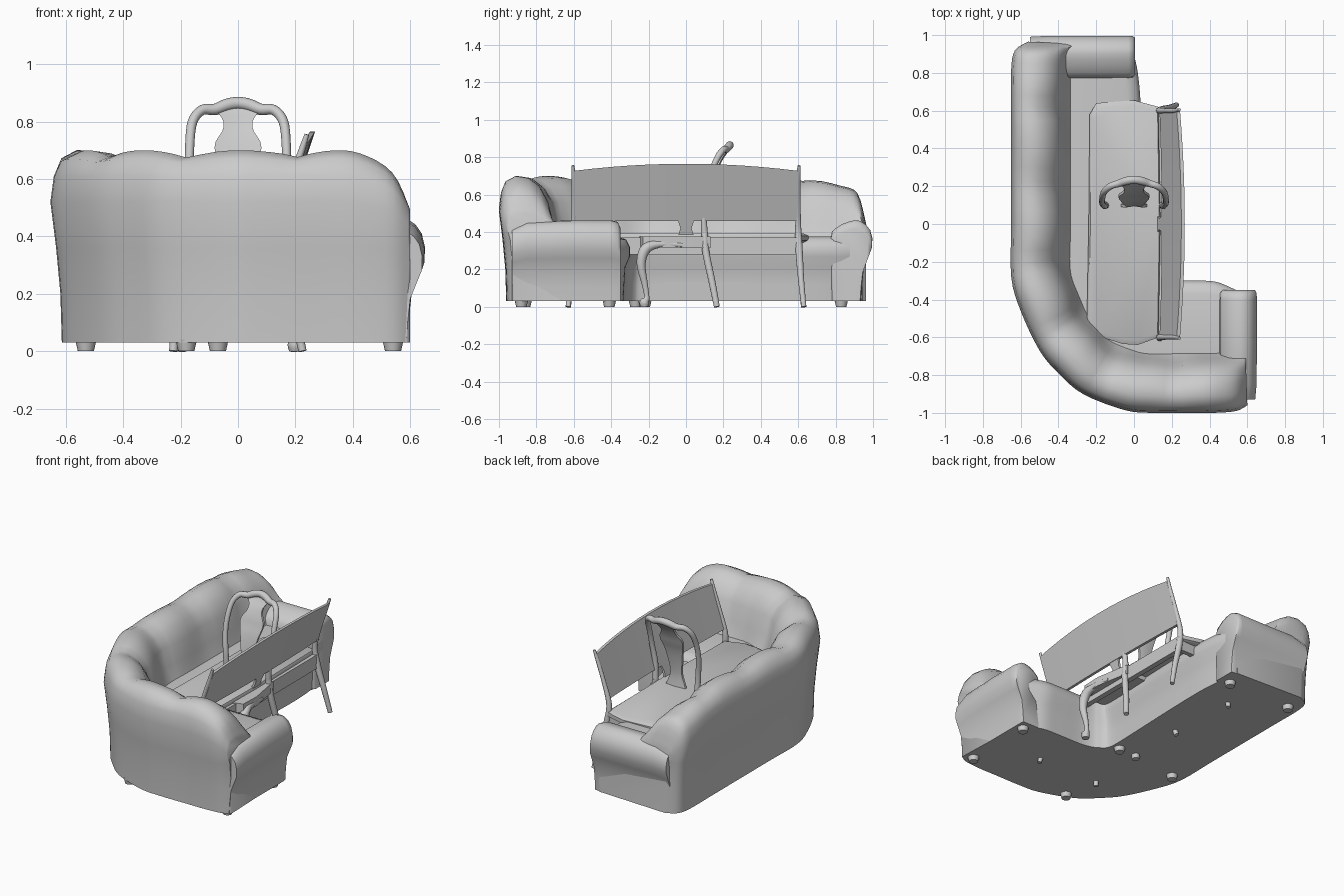
import bpy, bmesh, math
from mathutils import Vector as V

if "Cube" in bpy.data.objects:
    bpy.data.objects.remove(bpy.data.objects["Cube"])


def finish(ob, angle=50):
    bpy.ops.object.select_all(action='DESELECT')
    ob.select_set(True)
    bpy.context.view_layer.objects.active = ob
    bpy.ops.object.shade_smooth_by_angle(angle=math.radians(angle))
    return ob


def loft(name, rings, angle=50):
    """Skin closed rings of equal length and cap both ends."""
    bm = bmesh.new()
    vs = [[bm.verts.new(p) for p in r] for r in rings]
    n = len(vs[0])
    for a, b in zip(vs, vs[1:]):
        for i in range(n):
            j = (i + 1) % n
            bm.faces.new((a[i], a[j], b[j], b[i]))
    bm.faces.new(vs[0])
    bm.faces.new(vs[-1])
    bmesh.ops.recalc_face_normals(bm, faces=bm.faces)
    me = bpy.data.meshes.new(name)
    bm.to_mesh(me)
    bm.free()
    ob = bpy.data.objects.new(name, me)
    bpy.context.collection.objects.link(ob)
    return finish(ob, angle)


def smooth_path(pts, n):
    """Catmull-Rom resampling of tuples, n steps per span."""
    P = [pts[0]] + list(pts) + [pts[-1]]
    out = []
    for i in range(1, len(P) - 2):
        for k in range(n):
            t = k / n
            out.append(tuple(0.5 * (2*b + (c-a)*t + (2*a-5*b+4*c-d)*t*t + (3*b-a-3*c+d)*t**3)
                             for a, b, c, d in zip(*P[i-1:i+3])))
    return out + [tuple(pts[-1])]


def tube(name, pts, n=5, sides=10):
    """Round tube through (x, y, z, radius) points."""
    path = smooth_path(pts, n)
    rings = []
    for i, p in enumerate(path):
        d = V(path[min(i+1, len(path)-1)][:3]) - V(path[max(i-1, 0)][:3])
        d.normalize()
        u = d.cross(V((0, 1, 0)) if abs(d.y) < 0.75 else V((0, 0, 1))).normalized()
        if rings and u.dot(last) < 0:
            u = -u
        last = u
        w = d.cross(u)
        rings.append([V(p[:3]) + p[3] * (u*math.cos(a) + w*math.sin(a))
                      for a in (2*math.pi*k/sides for k in range(sides))])
    return loft(name, rings)


def extrude(name, outline, place, lo, hi):
    """Flat outline pushed between two levels through a placement function."""
    return loft(name, [[place(a, b, h) for a, b in outline] for h in (lo, hi)], 40)


# Sofa: stations as outer x, outer y, seat front x, seat front y, crest height
stations = [(-.56, .965, .0, .94, .46), (-.63, .92, .0, .90, .61), (-.65, .82, .02, .8, .65),
            (-.65, .62, .035, .62, .70), (-.65, .3, .03, .3, .70), (-.65, 0, .02, 0, .70),
            (-.65, -.28, .015, -.18, .70), (-.60, -.46, .02, -.24, .70), (-.50, -.67, .035, -.26, .70),
            (-.40, -.79, .06, -.275, .70), (-.27, -.90, .08, -.285, .70), (-.05, -.985, .12, -.295, .70),
            (.10, -1, .18, -.30, .70), (.30, -1, .32, -.30, .705), (.42, -1, .43, -.305, .69),
            (.54, -.99, .52, -.34, .63), (.60, -.96, .58, -.37, .52)]
# Cross-section: distance in from the outer face, height, lobe amount
back = [(.04, .03, 0), (.035, .2, 0), (.02, .36, 0), (0, .52, 0), (.012, .61, 0), (.035, .67, .5),
        (.09, .70, 1), (.16, .69, 1), (.22, .645, 1), (.265, .56, 1), (.29, .45, 1), (.315, .365, 0)]
front = [(.07, .375), (.02, .36), (0, .32), (0, .27), (.025, .21), (.03, .12), (.035, .03)]
rings, run, prev = [], 0.05, None
for ox, oy, fx, fy, crest in smooth_path(stations, 4):
    o, f = V((ox, oy, 0)), V((fx, fy, 0))
    run += (o - prev).length if prev else 0
    prev = o
    d = f - o
    size = d.length
    d.normalize()
    lobe = abs(math.sin(math.pi * run / 0.43)) ** 0.7 - 1
    ring = []
    for s, z, k in back:
        if z > .36:
            z = .36 + (z - .36) * (crest - .36) / .34 + .03 * k * lobe * (z > .6)
        ring.append(o + d * (s + .025 * k * lobe * (s > .15)) + V((0, 0, z)))
    ring += [o + d * (size - s) + V((0, 0, z)) for s, z in front]
    rings.append(ring)
loft("sofa_body", rings, 60)


def arm(name, outline, place, spans):
    """Rolled arm whose section shrinks a little at each end."""
    outline = smooth_path(outline, 2)
    cx = sum(p[0] for p in outline) / len(outline)
    loft(name, [[place(cx + (a - cx) * s, .03 + (b - .03) * s, h) for a, b in outline]
                for h, s in spans], 60)


arm("side_arm", [(.59, .03), (.605, .2), (.65, .31), (.64, .41), (.59, .46), (.53, .455), (.475, .42),
                 (.45, .35), (.46, .03)], lambda a, b, h: V((a, h, b)),
    [(-.93, .9), (-.85, .98), (-.6, 1), (-.40, 1), (-.365, .98), (-.35, .9)])
arm("rear_arm", [(.935, .03), (.95, .2), (.995, .32), (.985, .41), (.93, .46), (.87, .455), (.80, .42),
                 (.77, .35), (.78, .03)], lambda a, b, h: V((h, a, b)),
    [(-.55, .95), (-.45, 1), (-.2, 1), (-.03, 1), (-.005, .98), (.005, .9)])

# Sofa feet
for x, y in [(.54, -.88), (.54, -.41), (-.18, -.86), (-.07, -.22), (-.53, -.27), (-.07, .83), (-.53, .83)]:
    bpy.ops.mesh.primitive_cone_add(vertices=16, radius1=.028, radius2=.037, depth=.04, location=(x, y, .02))
    bpy.context.object.name = "sofa_foot"
    finish(bpy.context.object)


# Bench seat and rails
def flat(a, b, h):
    return V((a, b, h))


seat = [(-.25, -.53), (-.2, -.59), (-.06, -.635), (.02, -.64), (.13, -.60), (.14, 0), (.13, .62),
        (.0, .655), (-.2, .64), (-.235, .58), (-.24, 0)]
loft("bench_seat", [[V((x * s, y * s, z)) for x, y in seat]
                    for z, s in ((.345, .97), (.355, 1), (.38, 1), (.392, .96))], 40)
for name, x0, x1, y0, y1 in [("bench_back_rail", .12, .155, -.61, .61), ("bench_front_rail", -.22, -.19, -.6, .6),
                             ("bench_end_rail", -.2, .14, .58, .61), ("bench_end_rail", -.2, .14, -.61, -.58)]:
    extrude(name, [(x0, y0), (x1, y0), (x1, y1), (x0, y1)], flat, .28, .37)


# Bench back: arched, leaning panel with posts that run down into the legs
def lean(y, z, h):
    return V((.135 + (z - .46) * .34 + h + .012 * (1 - (y / .6) ** 2), y, z))


ys = [-.6 + .1 * i for i in range(13)]
rings = []
for y in ys:
    top = .765 - .038 * (abs(y) / .6) ** 2
    zs = (.46, .56, .66, top)
    rings.append([lean(y, z, 0) for z in zs] + [lean(y, z, .018) for z in reversed(zs)])
loft("bench_back_panel", rings, 40)
for s in (1, -1):
    tube("bench_rear_leg", [(.225, .63*s, 0, .014), (.19, .615*s, .15, .017), (.15, .605*s, .3, .02),
                            (.135, .6*s, .42, .017), (.17, .6*s, .55, .013), (.215, .6*s, .68, .012),
                            (.24, .605*s, .755, .008)])
    tube("bench_front_leg", [(-.225, .63*s, 0, .015), (-.215, .61*s, .15, .017), (-.2, .6*s, .33, .024)])
extrude("bench_centre_slat", [(-.045, .37), (.045, .37), (.03, .42), (.045, .47), (-.045, .47), (-.03, .42)],
        lean, 0, .015)

# Chair seat
loft("chair_seat", [[V((x, y, z)) for x, y in [(-.2, -.23), (-.1, -.26), (.1, -.26), (.2, -.23), (.205, -.1),
                                               (.165, .13), (-.165, .13), (-.205, -.1)]]
                    for z in (.315, .375)], 40)

# Chair legs
for s in (1, -1):
    tube("chair_front_leg", [(.185*s, -.02, .33, .012), (.19*s, -.14, .335, .02), (.2*s, -.215, .31, .029),
                             (.205*s, -.24, .23, .025), (.2*s, -.22, .12, .017), (.2*s, -.21, .05, .015),
                             (.2*s, -.222, .025, .027), (.2*s, -.222, 0, .022)])
    tube("chair_back_leg", [(.2*s, .165, 0, .016), (.18*s, .14, .13, .019), (.16*s, .105, .3, .02),
                            (.15*s, .1, .4, .019)])

# Chair back hoop
half = [(.15, .10, .38, .018), (.155, .095, .5, .017), (.168, .11, .62, .016), (.168, .135, .72, .016),
        (.158, .17, .80, .017), (.125, .2, .84, .018), (.08, .215, .842, .02), (.04, .228, .857, .022)]
tube("chair_hoop", half + [(0, .234, .864, .022)] + [(-x, y, z, r) for x, y, z, r in reversed(half)], 4)

# Chair splat: vase profile that follows the lean of the hoop
splat = smooth_path([(.38, .075, .10), (.43, .055, .095), (.48, .04, .095), (.56, .05, .105), (.64, .065, .122),
                     (.69, .08, .14), (.73, .078, .153), (.765, .055, .17), (.80, .05, .19),
                     (.83, .068, .212), (.85, .07, .223)], 2)
loft("chair_splat", [[V((-w, y-.007, z)), V((0, y, z)), V((w, y-.007, z)),
                      V((w, y+.008, z)), V((0, y+.015, z)), V((-w, y+.008, z))] for z, w, y in splat], 40)
